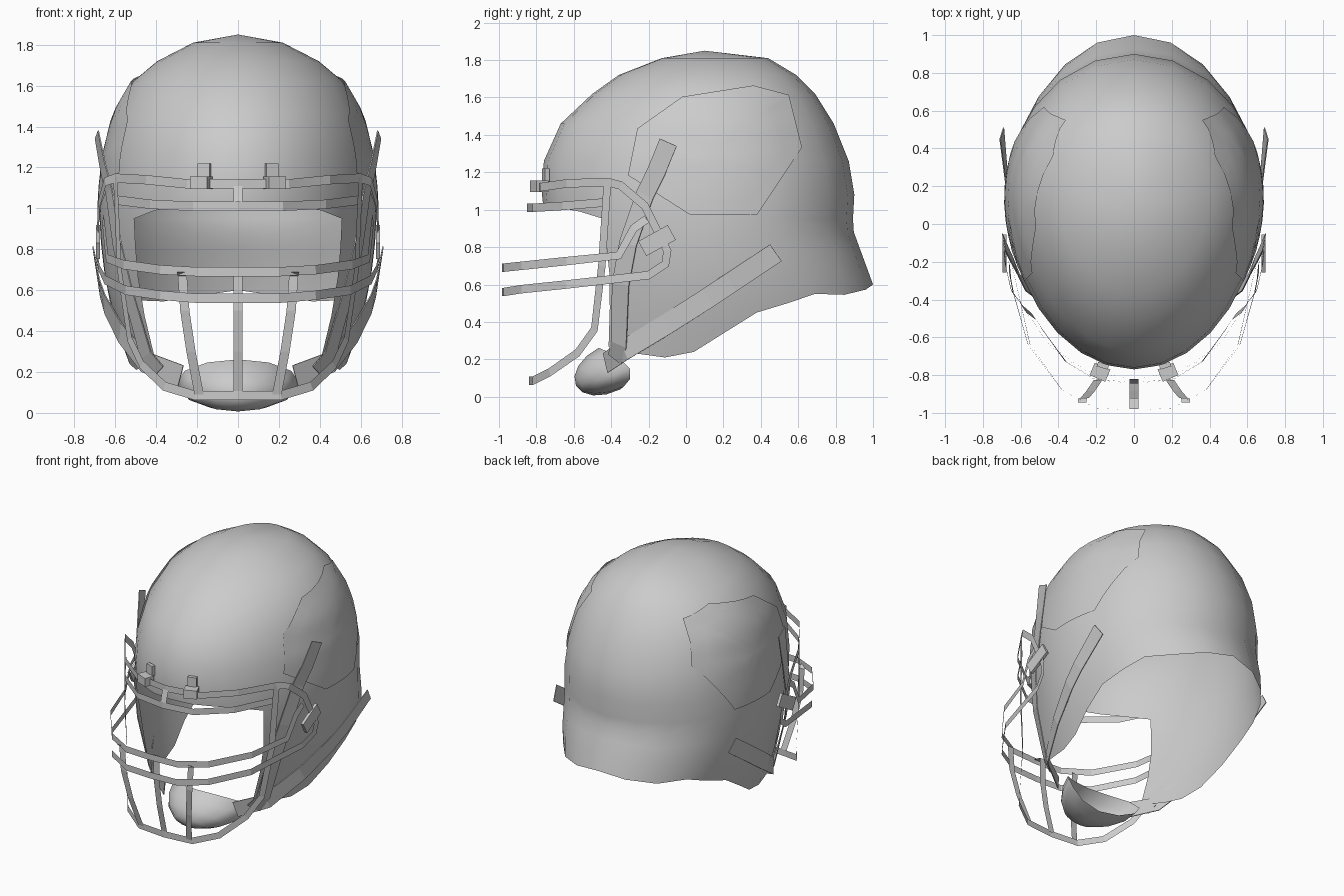
import bpy, bmesh
from math import sin, cos, radians, sqrt
from mathutils import Vector, Matrix

if "Cube" in bpy.data.objects:
    bpy.data.objects.remove(bpy.data.objects["Cube"])

YC = 0.1
# shell sections: z, front y, back y, half width
SECTIONS = [(0.2, -0.72, 1.0, 0.52), (0.4, -0.71, 1.0, 0.59), (0.6, -0.70, 1.0, 0.645),
            (0.9, -0.75, 0.89, 0.68), (1.08, -0.77, 0.90, 0.675), (1.26, -0.76, 0.87, 0.655),
            (1.46, -0.67, 0.79, 0.605), (1.62, -0.50, 0.69, 0.515), (1.72, -0.36, 0.59, 0.395),
            (1.81, -0.13, 0.44, 0.22), (1.85, 0.099, 0.101, 0.001)]
# lower edges by angle from the front
RIM = [(0, 1.02), (26, 1.01), (39, 0.99), (51, 0.95), (180, 0.95)]
BOTTOM = [(51, 0.27), (64, 0.23), (75, 0.21), (86, 0.24), (108, 0.45),
          (131, 0.55), (146, 0.545), (180, 0.60)]


def interp(table, t):
    t = min(max(t, table[0][0]), table[-1][0])
    for a, b in zip(table, table[1:]):
        if t <= b[0]:
            k = (t - a[0]) / (b[0] - a[0])
            return [p + (q - p) * k for p, q in zip(a[1:], b[1:])]


def taper(c):
    """Head plan is slightly narrower in front than behind."""
    return 1 - (0.06 if c > 0 else 0.04) * c


def shell_point(deg, z):
    yf, yb, hw = interp(SECTIONS, z)
    c = cos(radians(deg))
    y = YC - c * (YC - yf) if c > 0 else YC - c * (yb - YC)
    return Vector((hw * taper(c) * sin(radians(deg)) if deg not in (0, 180) else 0, y, z))


def shell_x(y, z):
    yf, yb, hw = interp(SECTIONS, z)
    c = (YC - y) / ((yb - YC) if y > YC else (YC - yf))
    return hw * taper(c) * sqrt(max(0, 1 - c * c))


def make(name, bm, mirror=True, thick=0, smooth=False):
    bmesh.ops.recalc_face_normals(bm, faces=bm.faces[:])
    me = bpy.data.meshes.new(name)
    bm.to_mesh(me)
    bm.free()
    ob = bpy.data.objects.new(name, me)
    bpy.context.collection.objects.link(ob)
    if smooth:
        for p in me.polygons:
            p.use_smooth = True
    if mirror:
        m = ob.modifiers.new("mirror", 'MIRROR')
        m.use_clip = True
        m.merge_threshold = 0.004
    if thick:
        s = ob.modifiers.new("thickness", 'SOLIDIFY')
        s.thickness = thick
        s.offset = 0
    return ob


def grid(bm, rows):
    vs = [[bm.verts.new(p) for p in r] for r in rows]
    for a, b in zip(vs, vs[1:]):
        for i in range(len(a) - 1):
            bm.faces.new((a[i], a[i + 1], b[i + 1], b[i]))


def ribbon(name, path, width=0.045, thick=0, mirror=True, across=False):
    """Flat band along a path, lying tangent to the head (or level across x)."""
    pts = [Vector(p) for p in path]
    left, right = [], []
    for i, p in enumerate(pts):
        t = Vector((0, 0, 0))
        if i > 0:
            t += (p - pts[i - 1]).normalized()
        if i < len(pts) - 1:
            t += (pts[i + 1] - p).normalized()
        out = Vector((p.x / 0.46, (p.y - YC) / 0.8, 0))
        w = Vector((1, 0, 0)) if across else t.cross(out).normalized()
        left.append(p + w * width / 2)
        right.append(p - w * width / 2)
    bm = bmesh.new()
    grid(bm, [left, right])
    return make(name, bm, mirror, thick)


def box(name, centre, size, axis, angle):
    bm = bmesh.new()
    m = (Matrix.Translation(centre) @ Matrix.Rotation(angle, 4, axis)
         @ Matrix.Diagonal((*size, 1)))
    bmesh.ops.create_cube(bm, size=1, matrix=m)
    return make(name, bm)


# helmet shell: dome, then cheeks and neck below the face opening
front = [0, 13, 26, 39]
sides = [51, 64, 75, 86, 97, 108, 120, 131, 146, 163, 180]
bm = bmesh.new()
levels = [s[0] for s in SECTIONS[:3:-1]]
angles = front + sides
rows = [[shell_point(a, z) for a in angles] for z in levels]
rows.append([shell_point(a, interp(RIM, a)[0]) for a in angles])
grid(bm, rows)
lower = []
for k in (0, 0.2, 0.42, 0.7, 1):
    lower.append([shell_point(a, 0.95 + (interp(BOTTOM, a)[0] - 0.95) * k) for a in sides])
grid(bm, lower)
bmesh.ops.remove_doubles(bm, verts=bm.verts[:], dist=0.003)
make("helmet_shell", bm, smooth=True)

# slightly raised side panels
outline = [(-0.26, 1.43), (-0.02, 1.60), (0.36, 1.66), (0.55, 1.61),
           (0.62, 1.33), (0.38, 0.97), (0.02, 0.97), (-0.31, 1.18)]
edge = []
for a, b in zip(outline, outline[1:] + outline[:1]):
    edge += [Vector(a).lerp(Vector(b), k / 4) for k in range(4)]
mid = Vector((0.16, 1.3))
rows = []
for k in (0.001, 0.2, 0.4, 0.6, 0.8, 1):
    ring = [mid.lerp(p, k) for p in edge + edge[:1]]
    rows.append([(shell_x(*p) + 0.009, p.x, p.y + 0.004) for p in ring])
bm = bmesh.new()
grid(bm, rows)
bmesh.ops.remove_doubles(bm, verts=bm.verts[:], dist=0.003)
make("side_panel", bm, smooth=True)

# face guard bars
ribbon("guard_outer_loop", [
    (0, -0.985, 0.56), (0.2, -0.975, 0.56), (0.38, -0.88, 0.575), (0.55, -0.64, 0.60),
    (0.65, -0.2, 0.65), (0.68, -0.11, 0.71), (0.69, -0.10, 0.78), (0.68, -0.22, 1.02),
    (0.65, -0.35, 1.13), (0.6, -0.42, 1.148), (0.45, -0.64, 1.14), (0.25, -0.78, 1.12),
    (0, -0.82, 1.12)])
ribbon("guard_middle_bar", [
    (0, -0.985, 0.69), (0.2, -0.975, 0.69), (0.38, -0.88, 0.70), (0.56, -0.64, 0.725),
    (0.64, -0.36, 0.755), (0.655, -0.28, 0.9), (0.66, -0.21, 0.95)])
ribbon("guard_brow_bar", [
    (0, -0.85, 1.01), (0.22, -0.82, 1.01), (0.43, -0.66, 1.02), (0.59, -0.42, 1.04)])
ribbon("guard_jaw_bar", [
    (0, -0.84, 0.085), (0.21, -0.82, 0.085), (0.36, -0.73, 0.13), (0.47, -0.58, 0.235),
    (0.53, -0.49, 0.36), (0.58, -0.45, 0.7), (0.60, -0.42, 1.15)])
ribbon("guard_centre_upright", [
    (0, -0.98, 0.695), (0, -0.92, 0.68), (0, -0.92, 0.5), (0, -0.885, 0.3), (0, -0.83, 0.09)],
    mirror=False, across=True)
ribbon("guard_side_upright", [
    (0.275, -0.945, 0.69), (0.272, -0.92, 0.67), (0.26, -0.92, 0.5), (0.23, -0.885, 0.3),
    (0.19, -0.825, 0.09)], across=True)
ribbon("guard_brow_link", [(0, -0.82, 1.11), (0, -0.845, 1.02)], mirror=False, across=True)

# guard clips
box("brow_clip", (0.18, -0.785, 1.125), (0.09, 0.07, 0.06), 'Z', 0.4)
box("brow_clip_tab", (0.165, -0.75, 1.185), (0.06, 0.025, 0.07), 'Z', 0.3)
box("side_clip", (0.685, -0.155, 0.835), (0.02, 0.18, 0.09), 'X', 0.5)

# chin straps
ribbon("upper_chin_strap", [
    (0.69, -0.095, 1.36), (0.66, -0.16, 1.2), (0.63, -0.22, 1.08), (0.59, -0.31, 0.82),
    (0.54, -0.35, 0.6), (0.45, -0.36, 0.28), (0.39, -0.38, 0.2)], 0.1, 0.006)
ribbon("lower_chin_strap", [
    (0.70, 0.48, 0.77), (0.675, 0.24, 0.61), (0.65, 0.12, 0.53), (0.575, -0.1, 0.39),
    (0.46, -0.33, 0.25), (0.28, -0.43, 0.18)], 0.11, 0.006)

# chin cup: shallow bowl facing back and up, with its ends swept back
bm = bmesh.new()
m = (Matrix.Translation((0, -0.41, 0.15)) @ Matrix.Rotation(-1.1, 4, 'X')
     @ Matrix.Diagonal((0.3, 0.125, 0.2, 1)))
bmesh.ops.create_uvsphere(bm, u_segments=12, v_segments=8, radius=1)
bmesh.ops.delete(bm, geom=[v for v in bm.verts if v.co.z > 0.01], context='VERTS')
bmesh.ops.transform(bm, matrix=m, verts=bm.verts[:])
for v in bm.verts:
    v.co.y += 0.11 * (v.co.x / 0.3) ** 2
make("chin_cup", bm, mirror=False, smooth=True)
